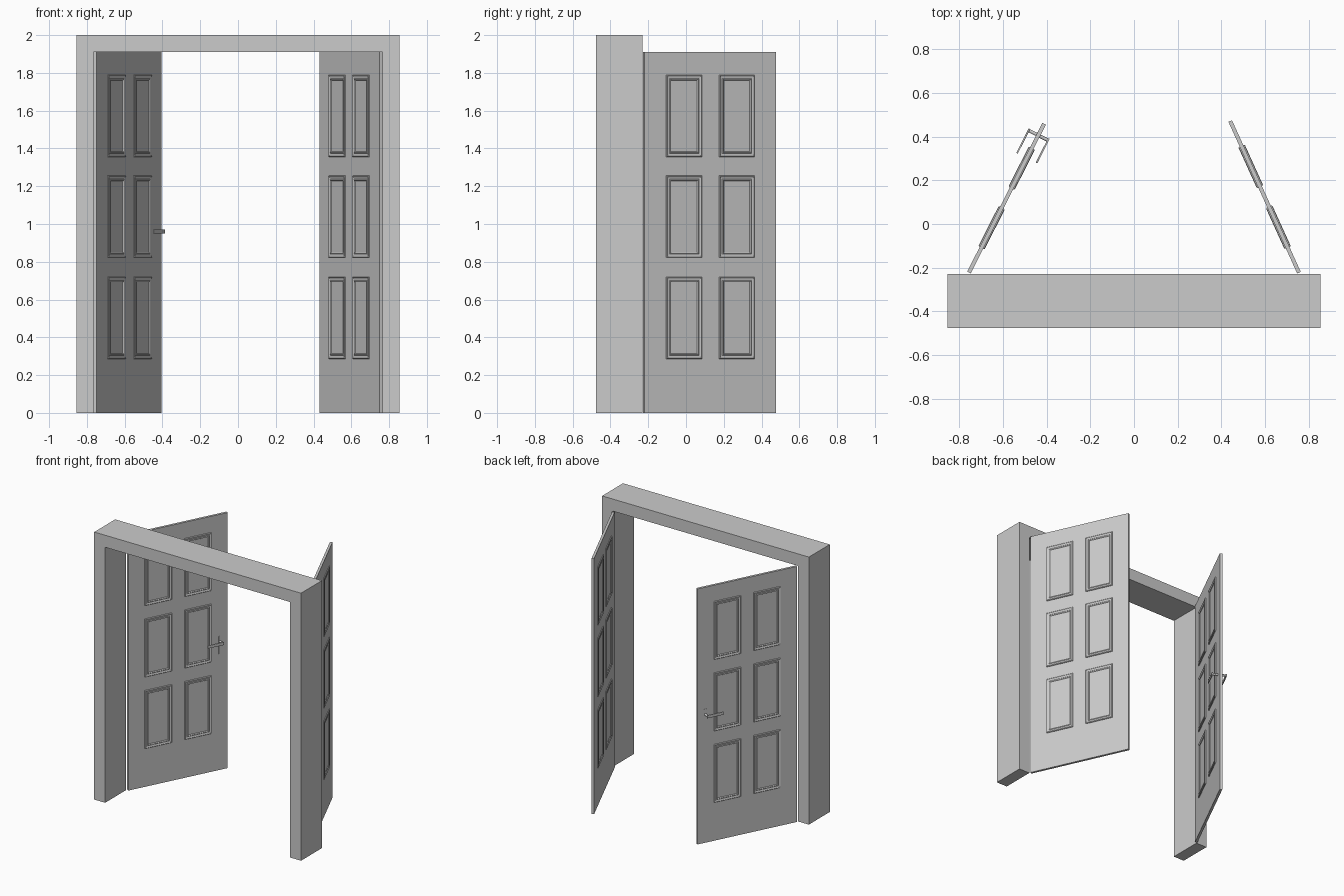
import bpy, bmesh
from math import radians
from mathutils import Matrix, Vector

if "Cube" in bpy.data.objects:
    bpy.data.objects.remove(bpy.data.objects["Cube"])

DOOR_W, DOOR_H, HALF_T = 0.763, 1.91, 0.009


def add_object(name, bm, matrix=Matrix()):
    bmesh.ops.recalc_face_normals(bm, faces=bm.faces[:])
    mesh = bpy.data.meshes.new(name)
    bm.to_mesh(mesh)
    bm.free()
    ob = bpy.data.objects.new(name, mesh)
    ob.matrix_world = matrix
    bpy.context.collection.objects.link(ob)
    return ob


def add_box(bm, lo, hi):
    lo, hi = Vector(lo), Vector(hi)
    m = Matrix.Translation((lo + hi) / 2) @ Matrix.Diagonal((*(hi - lo), 1))
    bmesh.ops.create_cube(bm, size=1, matrix=m)


def add_moulding(bm, x0, x1, z0, z1, side):
    # (inset from outer edge, height above the door surface)
    profile = [(0, -0.002), (0.001, 0.004), (0.005, 0.007), (0.010, 0.004),
               (0.019, 0.003), (0.023, 0.006), (0.027, 0.004), (0.029, 0.0008)]
    rings = []
    for i, h in profile:
        y = side * (HALF_T + h)
        rings.append([bm.verts.new((x, y, z)) for x, z in
                      ((x0 + i, z0 + i), (x1 - i, z0 + i),
                       (x1 - i, z1 - i), (x0 + i, z1 - i))])
    for a, b in zip(rings, rings[1:]):
        for k in range(4):
            n = (k + 1) % 4
            bm.faces.new((a[k], a[n], b[n], b[k]))
    bm.faces.new(rings[-1])
    bm.faces.new(rings[0][::-1])


def make_door(name, matrix):
    bm = bmesh.new()
    add_box(bm, (0, -HALF_T, 0), (DOOR_W, HALF_T, DOOR_H))
    add_object(name, bm, matrix)
    # six moulded panels on each face
    bm = bmesh.new()
    for side in (-1, 1):
        for x in (0.125, 0.431):
            for z in (0.286, 0.821, 1.355):
                add_moulding(bm, x, x + 0.208, z, z + 0.435, side)
    add_object(name + "_panels", bm, matrix)


# Frame: one upside-down U outline extruded in depth
bm = bmesh.new()
outline = [(-0.855, 0), (-0.855, 2), (0.855, 2), (0.855, 0),
           (0.765, 0), (0.765, 1.91), (-0.765, 1.91), (-0.765, 0)]
verts = [bm.verts.new((x, -0.477, z)) for x, z in outline]
# two jambs and a lintel, mitred at the corners
faces = [bm.faces.new([verts[i] for i in q])
         for q in ((0, 1, 6, 7), (1, 2, 5, 6), (2, 3, 4, 5))]
ext = bmesh.ops.extrude_face_region(bm, geom=faces, use_keep_orig=True)
bmesh.ops.translate(bm, vec=(0, 0.247, 0),
                    verts=[g for g in ext["geom"] if isinstance(g, bmesh.types.BMVert)])
bmesh.ops.dissolve_limit(bm, angle_limit=0.01, verts=bm.verts[:], edges=bm.edges[:])
add_object("door_frame", bm)

# Two open door leaves
left = Matrix.Translation((-0.756, -0.222, 0)) @ Matrix.Rotation(radians(63.2), 4, 'Z')
right = Matrix.Translation((0.756, -0.223, 0)) @ Matrix.Rotation(radians(114.4), 4, 'Z')
make_door("left_door", left)
make_door("right_door", right)

# Lever handle through the left door
HX, HZ = 0.704, 0.96
bm = bmesh.new()
m = Matrix.Translation((HX, 0, HZ)) @ Matrix.Rotation(radians(90), 4, 'X')
bmesh.ops.create_cone(bm, cap_ends=True, segments=16, radius1=0.008,
                      radius2=0.008, depth=0.1, matrix=m)
for s in (-1, 1):
    y = sorted((s * 0.046, s * 0.054))
    add_box(bm, (HX - 0.117, y[0], HZ - 0.011), (HX + 0.009, y[1], HZ + 0.011))
handle = add_object("lever_handle", bm, left)
bevel = handle.modifiers.new("soft_edges", 'BEVEL')
bevel.width, bevel.segments = 0.002, 2

# Thin lock plate, just proud of both door faces
bm = bmesh.new()
add_box(bm, (HX - 0.010, -HALF_T - 0.001, HZ - 0.09), (HX + 0.010, HALF_T + 0.001, HZ + 0.04))
add_object("lock_plate", bm, left)
